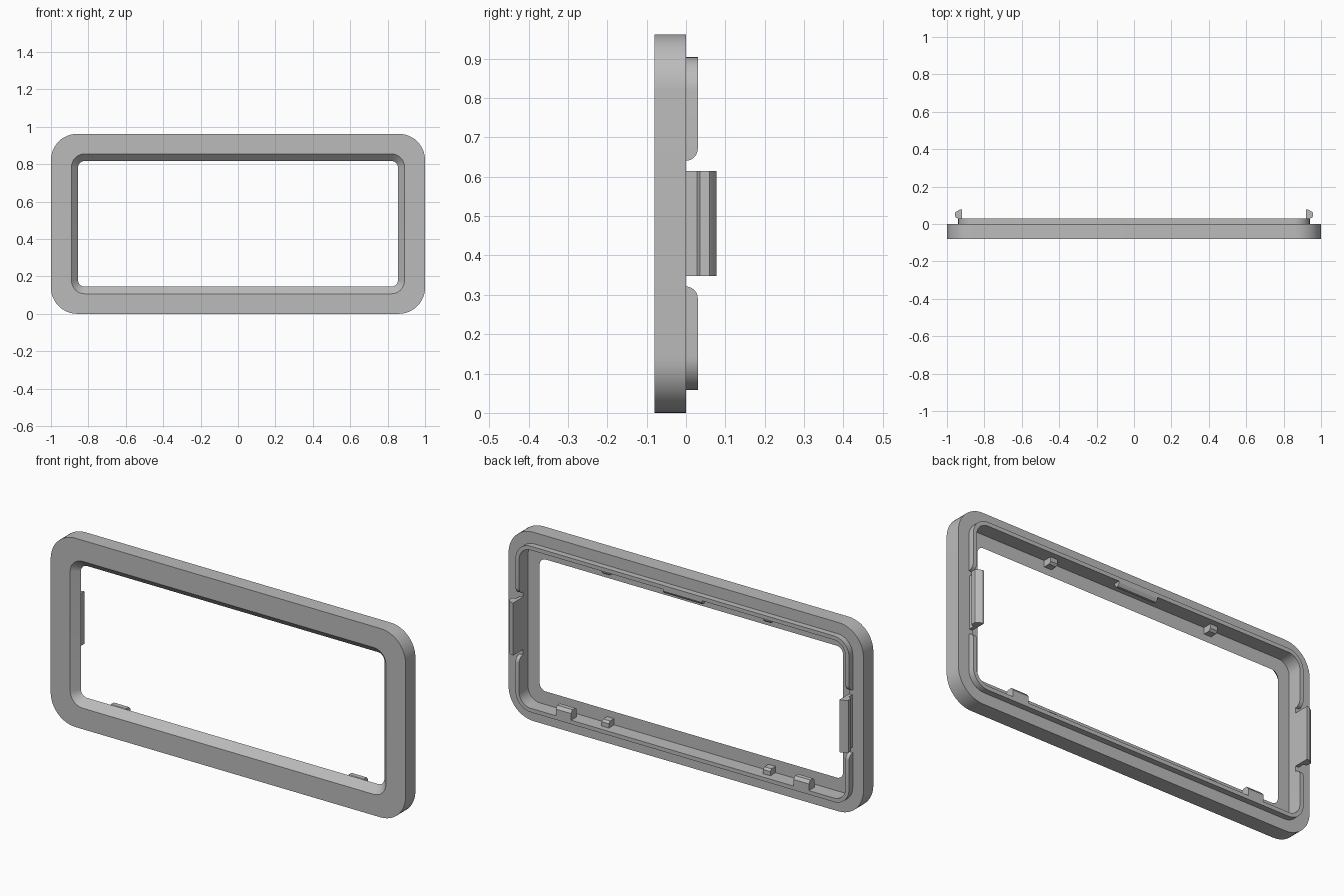
import bpy, bmesh, math

if "Cube" in bpy.data.objects:
    bpy.data.objects.remove(bpy.data.objects["Cube"])

MID = 0.481      # centre height of the frame
STEPS = 12       # segments per rounded corner

grey = bpy.data.materials.new("plain_grey")
grey.use_nodes = True
grey.diffuse_color = (0.5, 0.5, 0.5, 1)
grey.node_tree.nodes["Principled BSDF"].inputs["Base Color"].default_value = (0.5, 0.5, 0.5, 1)


def finish(name, bm):
    """Fix normals, smooth soft edges and add the object to the scene."""
    bmesh.ops.recalc_face_normals(bm, faces=bm.faces)
    for f in bm.faces:
        f.smooth = True
    for e in bm.edges:
        e.smooth = e.calc_face_angle(0) < math.radians(28)
    mesh = bpy.data.meshes.new(name)
    bm.to_mesh(mesh)
    bm.free()
    mesh.materials.append(grey)
    obj = bpy.data.objects.new(name, mesh)
    bpy.context.collection.objects.link(obj)


def rounded(hx, hz, r):
    """Rounded rectangle outline about the frame centre, as (x, z)."""
    pts = []
    for k, (sx, sz) in enumerate([(1, 1), (-1, 1), (-1, -1), (1, -1)]):
        for i in range(STEPS + 1):
            a = math.pi / 2 * (k + i / STEPS)
            pts.append((sx * (hx - r) + r * math.cos(a), sz * (hz - r) + r * math.sin(a)))
    return pts


def prism(name, profile, axis, lo, hi):
    """Extrude an (x, y) profile along z, or a (y, z) profile along x."""
    bm = bmesh.new()
    ends = []
    for t in (lo, hi):
        ends.append([bm.verts.new((a, b, t) if axis == "z" else (t, a, b)) for a, b in profile])
    for end in ends:
        bm.faces.new(end)
    n = len(profile)
    for i in range(n):
        j = (i + 1) % n
        bm.faces.new((ends[0][i], ends[0][j], ends[1][j], ends[1][i]))
    finish(name, bm)


# Main bezel: outer wall, back rim, recess, recess floor, sloped opening
bm = bmesh.new()
rings = []
for hx, hz, r, y in [(1, MID, 0.14, -0.08), (1, MID, 0.14, 0), (0.92, 0.403, 0.065, 0),
                     (0.92, 0.403, 0.065, -0.043), (0.855, 0.336, 0.035, -0.043),
                     (0.89, 0.374, 0.07, -0.08)]:
    rings.append([bm.verts.new((x, y, z + MID)) for x, z in rounded(hx, hz, r)])
for k, a in enumerate(rings):
    b = rings[(k + 1) % len(rings)]
    for i in range(len(a)):
        j = (i + 1) % len(a)
        bm.faces.new((a[i], a[j], b[j], b[i]))
finish("bezel_frame", bm)

# Raised back lip: two U-shaped strips whose ends round down to the rim
LIP, GAP = 0.03, 0.16
outer = rounded(0.94, 0.423, 0.085)[:2 * STEPS + 2]
inner = rounded(0.92, 0.403, 0.065)[:2 * STEPS + 2]
for label, s in (("upper", 1), ("lower", -1)):
    stations = [(o, i, LIP) for o, i in zip(outer, inner)]
    for k in range(7, -1, -1):
        a = math.pi / 2 * k / 7
        z, h = GAP + LIP * (1 - math.sin(a)), LIP * math.cos(a)
        z, h = GAP + LIP * (1 - math.cos(math.pi / 2 - a)), max(h, 0.001)
        # k = 7 is the tip on the rim, k = 0 meets full height
        z = GAP + LIP * (1 - math.cos(math.pi / 2 * (7 - k) / 7))
        h = max(LIP * math.sin(math.pi / 2 * (7 - k) / 7), 0.001)
        pos = 7 - k
        stations.insert(pos, ((0.94, z), (0.92, z), h))
        stations.insert(len(stations) - pos, ((-0.94, z), (-0.92, z), h))
    bm = bmesh.new()
    rows = []
    for (ox, oz), (ix, iz), h in stations:
        rows.append([bm.verts.new(p) for p in (
            (ox, 0, MID + s * oz), (ox, h, MID + s * oz),
            (ix, h, MID + s * iz), (ix, 0, MID + s * iz))])
    for a, b in zip(rows, rows[1:]):
        for i in range(4):
            j = (i + 1) % 4
            bm.faces.new((a[i], a[j], b[j], b[i]))
    bm.faces.new(rows[0])
    bm.faces.new(rows[-1])
    finish(label + "_lip", bm)

# Shapes of the side clips and the inner catches
hook = [(0.92, -0.005), (0.938, -0.005), (0.938, 0.028), (0.954, 0.035), (0.957, 0.045),
        (0.957, 0.06), (0.95, 0.066), (0.93, 0.078), (0.92, 0.078)]
catch = [(-0.015, 0.075), (-0.015, 0.118), (-0.005, 0.127), (0.018, 0.127),
         (0.03, 0.112), (0.03, 0.075)]
nub = [(-0.043, 0.075), (-0.043, 0.11), (-0.01, 0.11), (0, 0.1), (0, 0.075)]
ridge = [(-0.005, 0.075), (0.008, 0.1), (0.02, 0.1), (0.03, 0.085), (0.03, 0.075)]


def flip(profile):
    return [(y, 2 * MID - z) for y, z in profile]


for side, s in (("left", 1), ("right", -1)):
    prism(side + "_clip", [(s * x, y) for x, y in hook], "z", 0.348, 0.615)
    prism(side + "_bottom_catch", catch, "x", s * 0.67 - 0.043, s * 0.67 + 0.043)
    prism(side + "_bottom_nub", nub, "x", s * 0.455 - 0.02, s * 0.455 + 0.02)
    prism(side + "_top_nub", flip(nub), "x", s * 0.455 - 0.02, s * 0.455 + 0.02)
prism("top_ridge", flip(ridge), "x", -0.11, 0.11)
